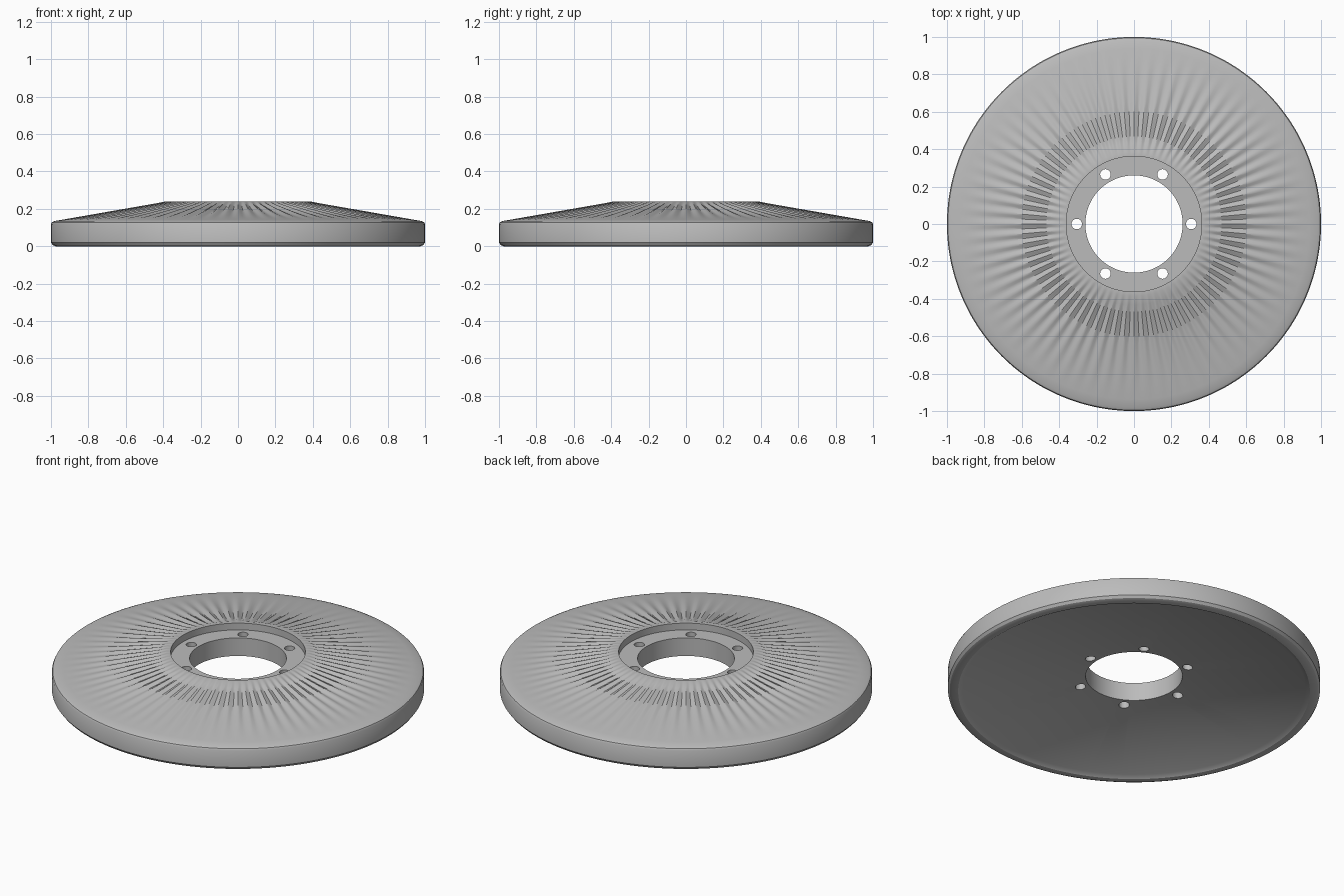
import bpy, bmesh, math

cube = bpy.data.objects.get("Cube")
if cube:
    bpy.data.objects.remove(cube, do_unlink=True)

FLUTES = 72
SEGMENTS = FLUTES * 6

grey = bpy.data.materials.new("plain grey")
grey.use_nodes = True
colour = (0.5, 0.5, 0.5, 1)
grey.diffuse_color = colour
grey.node_tree.nodes["Principled BSDF"].inputs["Base Color"].default_value = colour


def flute_depth(r):
    """Groove depth that swells near the hub and fades towards the rim."""
    t = (r - 0.39) / 0.53
    return 0.011 * math.sin(math.pi * t ** 0.6) if 0 < t < 1 else 0


def revolve(name, profile, segments):
    """Spin a closed (radius, height) profile about z, pressing in the flutes."""
    bm = bmesh.new()
    rings = []
    for r, z, fluted in profile:
        ring = []
        for i in range(segments):
            a = math.tau * i / segments
            dip = flute_depth(r) * (0.5 - 0.5 * math.cos(FLUTES * a)) if fluted else 0
            ring.append(bm.verts.new((r * math.cos(a), r * math.sin(a), z - dip)))
        rings.append(ring)
    for k, low in enumerate(rings):
        high = rings[(k + 1) % len(rings)]
        for i in range(segments):
            j = (i + 1) % segments
            bm.faces.new((low[i], low[j], high[j], high[i]))
    bmesh.ops.recalc_face_normals(bm, faces=bm.faces)
    mesh = bpy.data.meshes.new(name)
    bm.to_mesh(mesh)
    bm.free()
    obj = bpy.data.objects.new(name, mesh)
    bpy.context.collection.objects.link(obj)
    mesh.materials.append(grey)
    return obj


# Fluted conical disc: bore, hollow underside, rim, cone, sunken hub seat
under = [(0.26, 0.093), (0.92, 0.015), (0.945, 0.0)]
rim = [(0.975, 0.0), (0.99, 0.006), (1.0, 0.02), (1.0, 0.118), (0.995, 0.128), (0.98, 0.135)]
cone = []
for k in range(1, 14):
    t = k / 14
    cone.append((0.98 - 0.59 * t, 0.135 + 0.103 * t, True))
hub = [(0.385, 0.24), (0.362, 0.24), (0.362, 0.2), (0.26, 0.2)]
profile = [(r, z, False) for r, z in under + rim] + cone + [(r, z, False) for r, z in hub]
disc = revolve("fluted_disc", profile, SEGMENTS)

# Six bolt holes around the bore
cutter_bm = bmesh.new()
for k in range(6):
    a = math.tau * k / 6
    made = bmesh.ops.create_cone(cutter_bm, cap_ends=True, segments=24,
                                 radius1=0.028, radius2=0.028, depth=0.4)
    bmesh.ops.translate(cutter_bm, verts=made["verts"],
                        vec=(0.306 * math.cos(a), 0.306 * math.sin(a), 0.15))
cutter_mesh = bpy.data.meshes.new("bolt_hole_cutter")
cutter_bm.to_mesh(cutter_mesh)
cutter_bm.free()
cutter_mesh.materials.append(grey)
cutter = bpy.data.objects.new("bolt_hole_cutter", cutter_mesh)
bpy.context.collection.objects.link(cutter)

# Cut the holes, then remove the helper
cut = disc.modifiers.new("bolt_holes", "BOOLEAN")
cut.operation = "DIFFERENCE"
cut.solver = "EXACT"
cut.object = cutter
bpy.ops.object.select_all(action="DESELECT")
disc.select_set(True)
bpy.context.view_layer.objects.active = disc
bpy.ops.object.modifier_apply(modifier=cut.name)
bpy.data.objects.remove(cutter, do_unlink=True)

# Smooth surfaces with crisp edges
bpy.ops.object.shade_smooth_by_angle(angle=math.radians(30))
